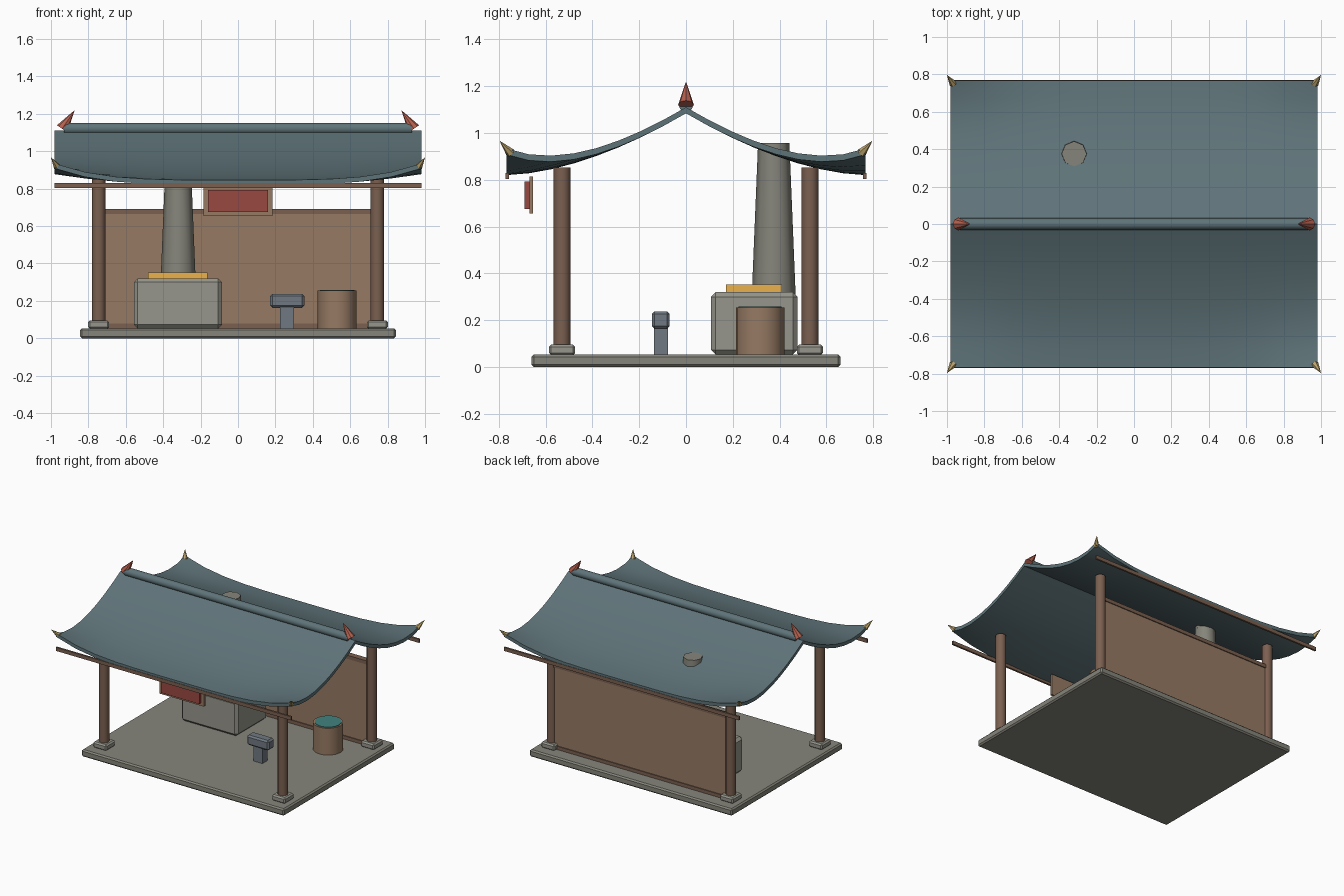
import bpy, bmesh, math
from mathutils import Vector

if "Cube" in bpy.data.objects:
    bpy.data.objects.remove(bpy.data.objects["Cube"])

def mat(name, hexcol):
    lin = [(int(hexcol[i:i + 2], 16) / 255) ** 2.2 for i in (0, 2, 4)]
    m = bpy.data.materials.new(name)
    m.diffuse_color = (*lin, 1)
    m.use_nodes = True
    m.node_tree.nodes["Principled BSDF"].inputs["Base Color"].default_value = m.diffuse_color
    return m

STONE = mat("stone", "85847a")
FORGE = mat("forge_stone", "96958b")
WOOD = mat("dark_wood", "7a6051")
PLANK = mat("plank", "957963")
TILE = mat("roof_tile", "5f7378")
RED = mat("red_paint", "984a44")
CLAY = mat("clay", "b5604f")
GOLD = mat("ember", "eab04c")
HORN = mat("horn", "b8a06a")
IRON = mat("iron", "6f7880")
WATER = mat("water", "43827f")

def finish(bm, name, m, smooth=False):
    me = bpy.data.meshes.new(name)
    bm.to_mesh(me)
    bm.free()
    ob = bpy.data.objects.new(name, me)
    bpy.context.collection.objects.link(ob)
    me.materials.append(m)
    if smooth:
        bpy.ops.object.select_all(action='DESELECT')
        ob.select_set(True)
        bpy.context.view_layer.objects.active = ob
        bpy.ops.object.shade_smooth_by_angle(angle=math.radians(50))
    return ob

def box(name, x, y, z, m, bevel=0):
    """Box from (min, max) ranges on each axis."""
    bm = bmesh.new()
    bmesh.ops.create_cube(bm, size=1)
    for v in bm.verts:
        v.co = Vector([(a + b) / 2 + c * (b - a) for (a, b), c in zip((x, y, z), v.co)])
    ob = finish(bm, name, m)
    if bevel:
        mod = ob.modifiers.new("bevel", 'BEVEL')
        mod.width, mod.segments = bevel, 1
    return ob

def cone(name, p0, p1, r0, r1, m, sides=12, smooth=False):
    """Cylinder or cone running from p0 to p1."""
    p0, p1 = Vector(p0), Vector(p1)
    bm = bmesh.new()
    bmesh.ops.create_cone(bm, cap_ends=True, segments=sides, radius1=r0,
                          radius2=r1, depth=(p1 - p0).length)
    rot = Vector((0, 0, 1)).rotation_difference(p1 - p0).to_matrix()
    for v in bm.verts:
        v.co = rot @ v.co + (p0 + p1) / 2
    return finish(bm, name, m, smooth)

# Platform, posts and footings
box("platform", (-.845, .845), (-.66, .66), (0, .053), STONE, .01)
for sx in (-1, 1):
    for sy in (-1, 1):
        x, y = .745 * sx, .53 * sy
        box("post_footing", (x - .056, x + .056), (y - .056, y + .056), (.05, .096), FORGE, .01)
        cone("post", (x, y, .09), (x, y, .853), .036, .036, WOOD, 12, True)

# Back wall with rails
box("back_wall", (-.72, .72), (.515, .545), (.05, .68), PLANK)
box("wall_top_rail", (-.72, .72), (.508, .552), (.665, .692), WOOD)
box("wall_bottom_rail", (-.72, .72), (.508, .552), (.052, .078), WOOD)

# Curved roof: sagging slopes with lifted corners
HX, HY, NX, NY = .98, .768, 12, 16

def roof_z(x, y):
    t = abs(y) / HY
    return .846 + .264 * (1 - t) ** 1.7 + .088 * t ** 3.5 * abs(x / HX) ** 4

bm = bmesh.new()
grid = []
for i in range(NX + 1):
    x = HX * (2 * i / NX - 1)
    ys = [HY * (2 * j / NY - 1) for j in range(NY + 1)]
    grid.append([bm.verts.new((x, y, roof_z(x, y))) for y in ys])
for a, b in zip(grid, grid[1:]):
    for j in range(NY):
        bm.faces.new((a[j], b[j], b[j + 1], a[j + 1]))
lower = bmesh.ops.duplicate(bm, geom=bm.verts[:] + bm.edges[:] + bm.faces[:])["geom"]
for g in lower:
    if isinstance(g, bmesh.types.BMVert):
        g.co.z -= .026
rims = [e for e in bm.edges if e.is_boundary]
bmesh.ops.reverse_faces(bm, faces=[g for g in lower if isinstance(g, bmesh.types.BMFace)])
bmesh.ops.bridge_loops(bm, edges=rims)
bmesh.ops.recalc_face_normals(bm, faces=bm.faces)
finish(bm, "roof", TILE, True)

# Ridge, ridge finials, corner horns, eave beams
cone("ridge_pole", (-.93, 0, 1.121), (.93, 0, 1.121), .031, .031, TILE, 10, True)
for sx in (-1, 1):
    cone("ridge_finial", (.94 * sx, 0, 1.12), (.873 * sx, 0, 1.22), .034, 0, CLAY, 8)
    for sy in (-1, 1):
        cone("corner_horn", (.967 * sx, .75 * sy, .915), (1.0 * sx, .797 * sy, .967),
             .021, 0, HORN, 6)
for s in (-1, 1):
    box("eave_beam", (-.98, .98), sorted((.757 * s, .771 * s)), (.803, .83), WOOD)

# Hanging sign
box("sign_frame", (-.185, .185), (-.67, -.653), (.655, .815), PLANK)
box("sign_panel", (-.16, .16), (-.69, -.668), (.675, .793), RED)

# Forge with embers and chimney
box("forge", (-.556, -.086), (.107, .477), (.053, .32), FORGE, .02)
box("embers", (-.48, -.162), (.172, .41), (.3, .352), GOLD)
cone("chimney", (-.32, .375, .3), (-.32, .375, .958), .094, .067, STONE, 8, True)

# Anvil
box("anvil_leg", (.225, .3), (-.137, -.078), (.05, .17), IRON)
box("anvil_head", (.172, .355), (-.146, -.07), (.163, .238), IRON, .012)

# Quench barrel
cone("barrel", (.53, .317, .05), (.53, .317, .255), .104, .104, PLANK, 16, True)
cone("barrel_water", (.53, .317, .24), (.53, .317, .259), .092, .092, WATER, 16, True)
